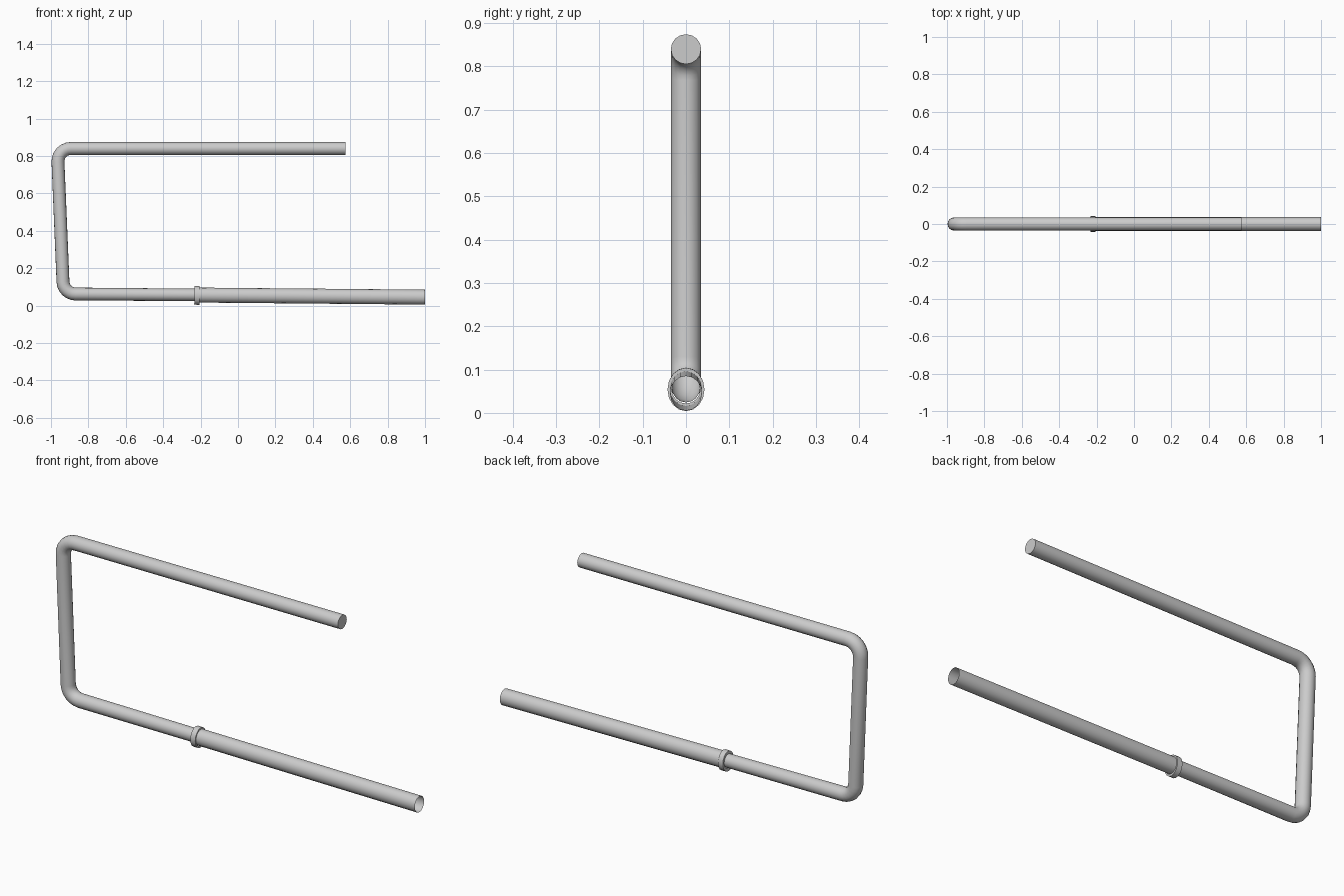
import bpy, bmesh, math
from mathutils import Vector

if "Cube" in bpy.data.objects:
    bpy.data.objects.remove(bpy.data.objects["Cube"])

SIDES = 16


def sweep(name, stations, cap_start=False):
    """Skin elliptical rings along a path in the XZ plane.
    Each station is (x, z, y_radius, in_plane_radius)."""
    bm = bmesh.new()
    pts = [Vector((s[0], 0, s[1])) for s in stations]
    run = (pts[-1] - pts[0]).normalized()
    rings = []
    for i, (x, z, ry, rn) in enumerate(stations):
        a = pts[i] - pts[i - 1] if i else Vector()
        b = pts[i + 1] - pts[i] if i < len(pts) - 1 else Vector()
        t = a.normalized() + b.normalized()
        t = t.normalized() if t.length > 0.01 else run
        if name != "bent_rod":
            t = run
        n = Vector((-t.z, 0, t.x))
        ring = []
        for k in range(SIDES):
            ang = 2 * math.pi * k / SIDES
            ring.append(bm.verts.new(pts[i] + n * rn * math.cos(ang) + Vector((0, ry * math.sin(ang), 0))))
        rings.append(ring)
    for r0, r1 in zip(rings, rings[1:]):
        for k in range(SIDES):
            j = (k + 1) % SIDES
            bm.faces.new((r0[k], r0[j], r1[j], r1[k]))
    if cap_start:
        bm.faces.new(rings[0])
    bmesh.ops.recalc_face_normals(bm, faces=bm.faces)
    # make sure the open tubes face outward
    f = max(bm.faces, key=lambda f: f.calc_center_median().y)
    if f.normal.y < 0:
        bmesh.ops.reverse_faces(bm, faces=bm.faces)
    me = bpy.data.meshes.new(name)
    bm.to_mesh(me)
    bm.free()
    ob = bpy.data.objects.new(name, me)
    bpy.context.collection.objects.link(ob)
    bpy.ops.object.select_all(action='DESELECT')
    ob.select_set(True)
    bpy.context.view_layer.objects.active = ob
    bpy.ops.object.shade_smooth_by_angle(angle=math.radians(40))
    return ob


def fillet(p, c, q, r, steps=6):
    """Points of a round bend at corner c between p and q."""
    p, c, q = Vector(p), Vector(c), Vector(q)
    u, v = (p - c).normalized(), (q - c).normalized()
    half = u.angle(v) / 2
    d = r / math.tan(half)
    o = c + (u + v).normalized() * (r / math.sin(half))
    s, e = c + u * d - o, c + v * d - o
    out = []
    for i in range(steps + 1):
        w = i / steps
        th = s.angle(e)
        out.append(o + (s * math.sin((1 - w) * th) + e * math.sin(w * th)) / math.sin(th))
    return out


# Rod: top arm, upright and lower arm with two rounded bends
A, B, C, D = (0.575, 0.8395), (-0.9655, 0.8395), (-0.933, 0.062), (-0.21, 0.057)
path = [Vector(A)] + fillet(A, B, C, 0.068) + fillet(B, C, D, 0.068) + [Vector(D)]
n = len(path)
sizes = [(0.035, 0.0345)] * (n - 1) + [(0.032, 0.033)]
sweep("bent_rod", [(p.x, p.y, *s) for p, s in zip(path, sizes)], cap_start=True)

# Sleeve: slightly tilted open tube over the lower arm
sweep("sleeve", [(-0.22, 0.056, 0.037, 0.040), (1.0, 0.045, 0.037, 0.040)])

# Collar: raised ring where the rod enters the sleeve
sweep("collar", [(-0.233, 0.0545, 0.033, 0.033), (-0.2331, 0.0545, 0.0427, 0.050),
                 (-0.206, 0.0540, 0.0427, 0.050), (-0.2059, 0.0540, 0.037, 0.040)])
